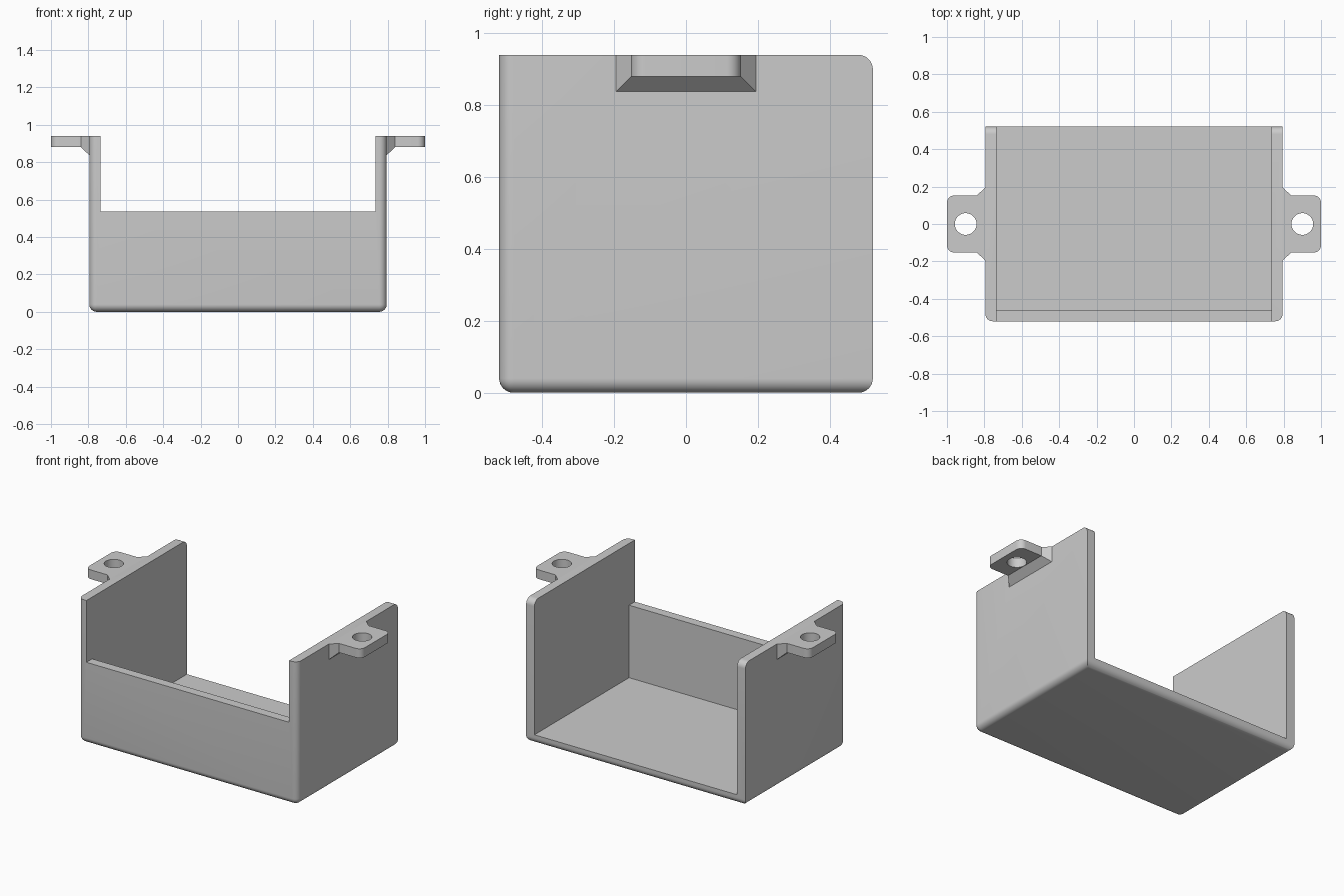
import bpy
import bmesh
import math
from mathutils import Matrix, Vector

if "Cube" in bpy.data.objects:
    bpy.data.objects.remove(bpy.data.objects["Cube"], do_unlink=True)

HALF_X, HALF_Y, HEIGHT = 0.795, 0.52, 0.94
WALL, ROUND, FRONT_H = 0.06, 0.04, 0.535
TAB_Y, NECK_X, TAB_Z = 0.153, 0.84, 0.88

grey = bpy.data.materials.new("plain grey")
grey.use_nodes = True
grey.diffuse_color = (0.6, 0.6, 0.6, 1)
grey.node_tree.nodes["Principled BSDF"].inputs["Base Color"].default_value = (0.6, 0.6, 0.6, 1)


def make(name, bm):
    bmesh.ops.recalc_face_normals(bm, faces=bm.faces)
    mesh = bpy.data.meshes.new(name)
    bm.to_mesh(mesh)
    bm.free()
    mesh.materials.append(grey)
    obj = bpy.data.objects.new(name, mesh)
    bpy.context.collection.objects.link(obj)
    return obj


def box(lo, hi):
    bm = bmesh.new()
    lo, hi = Vector(lo), Vector(hi)
    size = hi - lo
    bmesh.ops.create_cube(bm, size=1, matrix=Matrix.Translation((lo + hi) / 2) @ Matrix.Diagonal((*size, 1)))
    return bm


def combine(target, other, operation):
    mod = target.modifiers.new(operation.lower(), "BOOLEAN")
    mod.object, mod.operation, mod.solver = other, operation, "EXACT"
    bpy.context.view_layer.objects.active = target
    bpy.ops.object.modifier_apply(modifier=mod.name)
    bpy.data.objects.remove(other, do_unlink=True)


# Outer block: rounded bottom, front uprights and top back edge
bm = box((-HALF_X, -HALF_Y, 0), (HALF_X, HALF_Y, HEIGHT))


def is_rounded(edge):
    a, b = (v.co for v in edge.verts)
    mid = (a + b) / 2
    front_upright = abs(a.z - b.z) > 0.1 and mid.y < 0
    top_back = mid.z > HEIGHT - 0.01 and mid.y > HALF_Y - 0.01
    return mid.z < 0.01 or front_upright or top_back


bmesh.ops.bevel(bm, geom=[e for e in bm.edges if is_rounded(e)], offset=ROUND,
                segments=8, profile=0.5, affect="EDGES")
tray = make("open_tray", bm)

# Cavity open to the top and back, then the lowered front wall
inner = HALF_X - WALL
combine(tray, make("cavity_cutter", box((-inner, WALL - HALF_Y, WALL), (inner, 1, 2))), "DIFFERENCE")
combine(tray, make("front_cutter", box((-inner, -1, FRONT_H), (inner, 0, 2))), "DIFFERENCE")


def tab_plate(side):
    # Flat ear with rounded outer corners
    bm = box((HALF_X - 0.02, -TAB_Y, TAB_Z), (1, TAB_Y, HEIGHT))
    corners = [e for e in bm.edges if all(v.co.x > 0.99 for v in e.verts)
               and abs(e.verts[0].co.z - e.verts[1].co.z) > 0.01]
    bmesh.ops.bevel(bm, geom=corners, offset=ROUND, segments=8, profile=0.5, affect="EDGES")
    bmesh.ops.scale(bm, vec=(side, 1, 1), verts=bm.verts)
    return make("mounting_tab", bm)


def tab_flare(side):
    # Chamfered root widening into the side wall
    root = HALF_X - 0.02
    grow = NECK_X - root
    bm = box((root, -TAB_Y, TAB_Z), (NECK_X, TAB_Y, HEIGHT))
    for v in bm.verts:
        if v.co.x < root + 0.01:
            v.co.y += math.copysign(grow * 0.94, v.co.y)
            if v.co.z < HEIGHT - 0.01:
                v.co.z -= grow * 0.94
    bmesh.ops.scale(bm, vec=(side, 1, 1), verts=bm.verts)
    return make("tab_flare", bm)


# Screw tabs on both sides
for side in (-1, 1):
    tab = tab_plate(side)
    combine(tab, tab_flare(side), "UNION")
    bm = bmesh.new()
    bmesh.ops.create_cone(bm, cap_ends=True, segments=48, radius1=0.058, radius2=0.058, depth=0.5,
                          matrix=Matrix.Translation((side * 0.9, 0, HEIGHT)))
    combine(tab, make("hole_cutter", bm), "DIFFERENCE")
    combine(tray, tab, "UNION")

# One grey throughout, with crisp edges between flat faces
tray.data.materials.clear()
tray.data.materials.append(grey)
for poly in tray.data.polygons:
    poly.material_index = 0
bpy.ops.object.select_all(action="DESELECT")
tray.select_set(True)
bpy.context.view_layer.objects.active = tray
bpy.ops.object.shade_smooth_by_angle(angle=math.radians(30))
